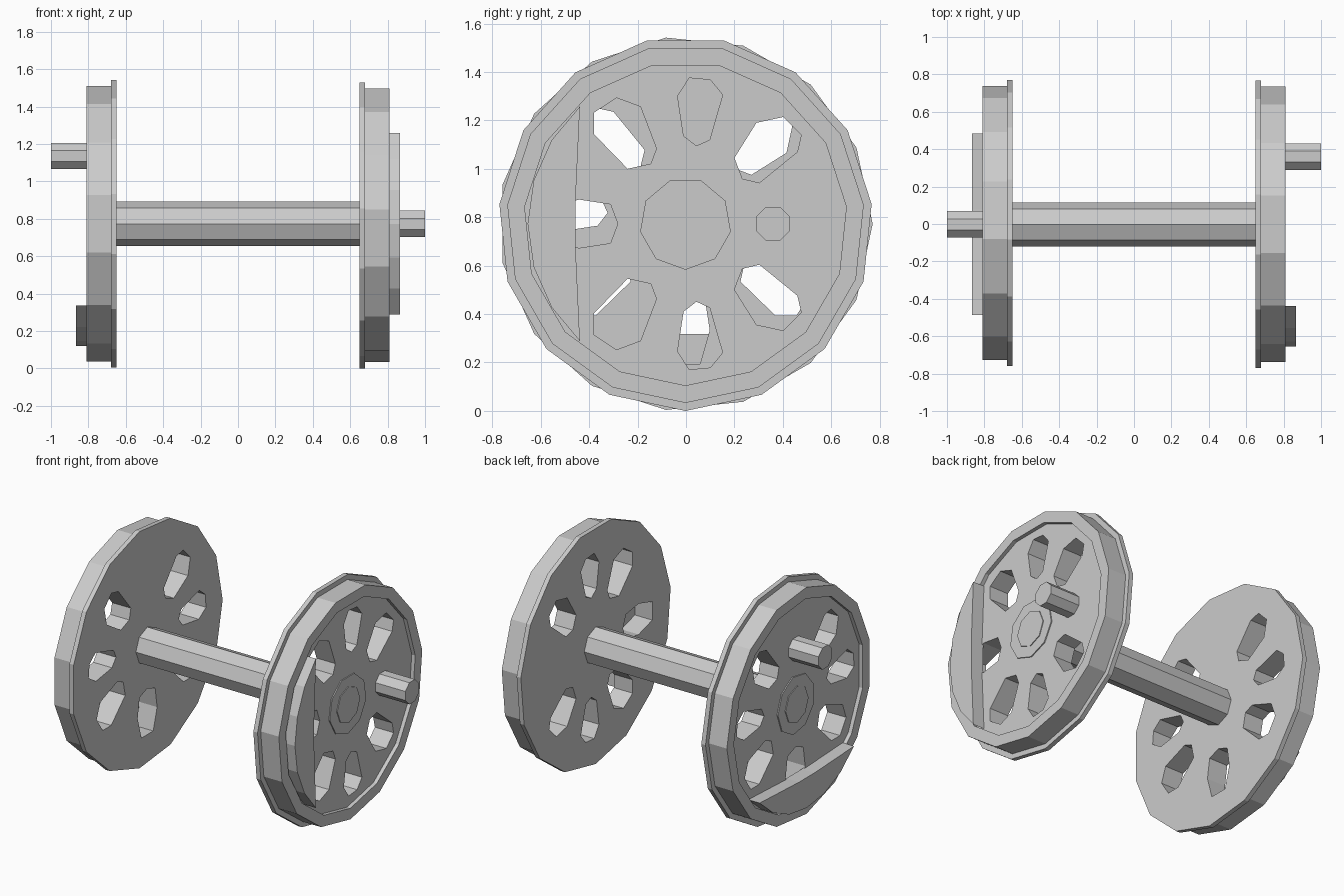
import bpy, bmesh
from math import sin, cos, pi, radians
from mathutils import Matrix

if "Cube" in bpy.data.objects:
    bpy.data.objects.remove(bpy.data.objects["Cube"])

CY, CZ = -0.002, 0.773          # axle centre
# local (x, y, z) -> world (y, z, x): profiles are drawn in the wheel plane
TO_WORLD = Matrix(((0, 0, 1, 0), (1, 0, 0, CY), (0, 1, 0, CZ), (0, 0, 0, 1)))


def ngon(n, r, start=-pi / 2, cx=0):
    return [(cx + r * cos(start + 2 * pi * i / n), r * sin(start + 2 * pi * i / n))
            for i in range(n)]


def plate(name, outlines, x0, x1):
    """Extrude outlines (first = outside, rest = holes) from x0 to x1."""
    cu = bpy.data.curves.new(name, 'CURVE')
    cu.dimensions = '2D'
    cu.fill_mode = 'BOTH'
    cu.extrude = (x1 - x0) / 2
    for pts in outlines:
        sp = cu.splines.new('POLY')
        sp.points.add(len(pts) - 1)
        for p, (a, b) in zip(sp.points, pts):
            p.co = (a, b, 0, 1)
        sp.use_cyclic_u = True
    tmp = bpy.data.objects.new(name + "_curve", cu)
    bpy.context.collection.objects.link(tmp)
    dg = bpy.context.evaluated_depsgraph_get()
    me = bpy.data.meshes.new_from_object(tmp.evaluated_get(dg))
    bpy.data.objects.remove(tmp)
    me.transform(TO_WORLD @ Matrix.Translation((0, 0, (x0 + x1) / 2)))
    return finish(name, me)


def lathe(name, profile, n):
    """Revolve a closed (x, radius) profile around the axle."""
    bm = bmesh.new()
    rings = [[bm.verts.new((a, b, x)) for a, b in ngon(n, r)] for x, r in profile]
    for k, ring in enumerate(rings):
        nxt = rings[(k + 1) % len(rings)]
        for i in range(n):
            j = (i + 1) % n
            bm.faces.new((ring[i], ring[j], nxt[j], nxt[i]))
    me = bpy.data.meshes.new(name)
    bm.to_mesh(me)
    bm.free()
    me.transform(TO_WORLD)
    return finish(name, me)


def finish(name, me):
    bm = bmesh.new()
    bm.from_mesh(me)
    bmesh.ops.remove_doubles(bm, verts=bm.verts, dist=1e-5)
    bmesh.ops.recalc_face_normals(bm, faces=bm.faces)
    for f in bm.faces:
        f.smooth = False
    bm.to_mesh(me)
    bm.free()
    me.name = name
    ob = bpy.data.objects.new(name, me)
    bpy.context.collection.objects.link(ob)
    return ob


# lightening holes: three on the upper half, mirrored below, one behind the weight
upper = [
    [(.016, .602), (.103, .594), (.153, .532), (.10, .347), (.045, .322), (-.008, .363), (-.033, .528)],
    [(.202, .272), (.235, .186), (.305, .169), (.462, .297), (.478, .367), (.404, .441), (.293, .417)],
    [(-.285, .520), (-.186, .483), (-.12, .31), (-.144, .248), (-.239, .227), (-.379, .371), (-.379, .458)],
]
lower = [[(a, -b) for a, b in h] for h in upper]
rear = [(-.31, .08), (-.28, 0), (-.31, -.08), (-.44, -.10), (-.58, -.06), (-.58, .06), (-.44, .10)]

# counterweight: arc with a slightly bowed chord
arc = [(-.652 * cos(radians(a)), .652 * sin(radians(a))) for a in range(-48, 49, 16)]
weight = arc + [(-.455, .08), (-.455, -.08)]

right = [
    lathe("right_tyre", [(.65, .668), (.65, .773), (.68, .773), (.68, .74), (.81, .74), (.81, .668)], 15),
    plate("right_wheel_disc", [ngon(15, .668)] + upper + lower + [rear], .65, .785),
    plate("right_hub", [ngon(9, .19)], .70, .792),
    plate("right_counterweight", [weight], .775, .867),
    plate("right_crank_pin", [ngon(8, .076, pi / 8, .362)], .70, 1.0),
]

# left wheel: mirrored and turned a quarter
centre = Matrix.Translation((0, CY, CZ))
quarter = centre @ Matrix.Rotation(pi / 2, 4, 'X') @ Matrix.Scale(-1, 4, (1, 0, 0)) @ centre.inverted()
for ob in right:
    me = ob.data.copy()
    me.transform(quarter)
    finish(ob.name.replace("right", "left"), me)

# axle
plate("axle", [ngon(8, .118)], -.797, .797)
